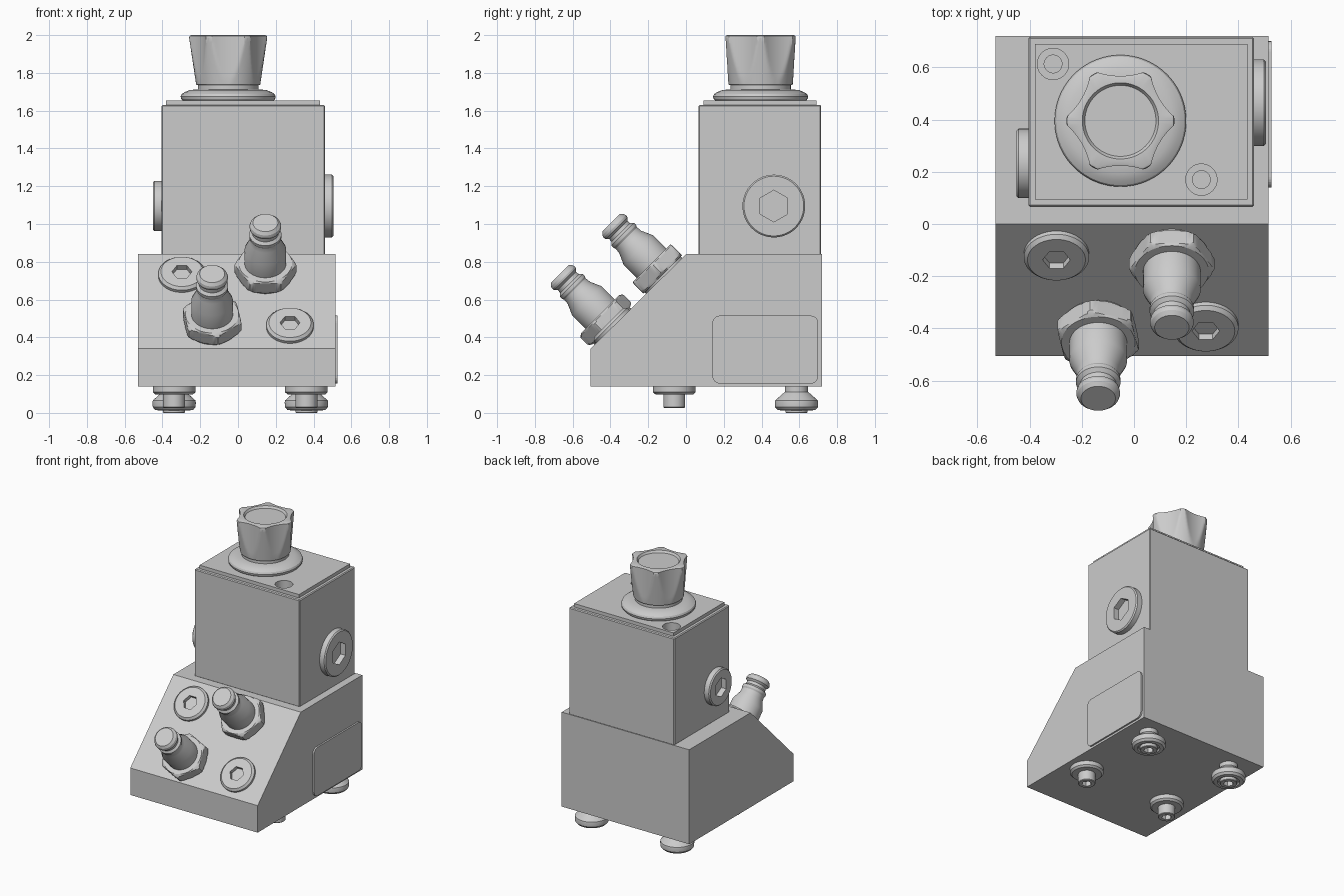
import bpy, bmesh
from math import sin, cos, pi, radians, sqrt
from mathutils import Vector, Matrix

if "Cube" in bpy.data.objects:
    bpy.data.objects.remove(bpy.data.objects["Cube"])

SEG = 96


def make(name, bm, matrix=Matrix(), smooth=True):
    bmesh.ops.recalc_face_normals(bm, faces=bm.faces)
    me = bpy.data.meshes.new(name)
    bm.to_mesh(me)
    bm.free()
    ob = bpy.data.objects.new(name, me)
    bpy.context.collection.objects.link(ob)
    ob.matrix_world = matrix
    if smooth:
        bpy.ops.object.select_all(action='DESELECT')
        ob.select_set(True)
        bpy.context.view_layer.objects.active = ob
        bpy.ops.object.shade_smooth_by_angle(angle=radians(25))
    return ob


def place(pos, normal):
    return Matrix.Translation(pos) @ Vector(normal).to_track_quat('Z', 'Y').to_matrix().to_4x4()


def hexa(corner, rot=0.0, cap=9.0):
    """Radius function of a hexagon, optionally limited by a circle."""
    a = corner * cos(pi / 6)
    return lambda t: min(cap, a / cos((t - rot) % (pi / 3) - pi / 6))


def loft(name, rings, matrix=Matrix(), seg=SEG):
    """Stack of (radius or radius function, height) rings, capped at both ends."""
    bm = bmesh.new()
    prev = first = None
    for r, z in rings:
        f = r if callable(r) else (lambda t, r=r: r)
        ring = []
        for i in range(seg):
            t = 2 * pi * i / seg
            ring.append(bm.verts.new((f(t) * cos(t), f(t) * sin(t), z)))
        if prev:
            for i in range(seg):
                j = (i + 1) % seg
                bm.faces.new((prev[i], prev[j], ring[j], ring[i]))
        first = first or ring
        prev = ring
    bm.faces.new(first[::-1])
    bm.faces.new(prev)
    return make(name, bm, matrix)


def prism_x(name, profile, x0, x1, bevel=0.0):
    """Extrude a (y, z) profile along x."""
    bm = bmesh.new()
    face = bm.faces.new([bm.verts.new((x0, y, z)) for y, z in profile])
    ext = bmesh.ops.extrude_face_region(bm, geom=[face])
    bmesh.ops.translate(bm, vec=(x1 - x0, 0, 0),
                        verts=[v for v in ext['geom'] if isinstance(v, bmesh.types.BMVert)])
    if bevel:
        bmesh.ops.recalc_face_normals(bm, faces=bm.faces)
        bmesh.ops.bevel(bm, geom=bm.edges[:], offset=bevel, segments=1, affect='EDGES')
    return make(name, bm, smooth=False)


def rect(a0, a1, b0, b1):
    return [(a0, b0), (a1, b0), (a1, b1), (a0, b1)]


def socket_plug(name, pos, normal, r, h, hex_r, rot, bevel=0.008):
    return loft(name, [(r, -0.01), (r, h - bevel), (r - bevel, h),
                       (hexa(hex_r, rot), h), (hexa(hex_r, rot), h * 0.1)], place(pos, normal))


# Sloped base body and side label plate
prism_x("base_body", [(-0.505, 0.14), (0.72, 0.14), (0.72, 0.84), (0, 0.84), (-0.505, 0.34)],
        -0.53, 0.515)
rounded = []
for cy, cz, a0 in ((0.66, 0.475, 0), (0.18, 0.475, 90), (0.18, 0.195, 180), (0.66, 0.195, 270)):
    for k in range(7):
        a = radians(a0 + 15 * k)
        rounded.append((cy + 0.04 * cos(a), cz + 0.04 * sin(a)))
prism_x("side_plate", rounded, 0.51, 0.527)

# Upper block and cover plate, with two stepped screw holes cut in
block = prism_x("upper_block", rect(0.066, 0.716, 0.835, 1.63), -0.405, 0.46, 0.006)
cover = prism_x("cover_plate", rect(0.093, 0.69, 1.622, 1.655), -0.38, 0.435)
for x, y in ((-0.31, 0.613), (0.258, 0.17)):
    cutter = loft("hole_cutter", [(0.034, 1.53), (0.034, 1.59), (0.06, 1.59), (0.06, 1.7)],
                  Matrix.Translation((x, y, 0)), 48)
    cutter.hide_render = True
    for ob in (block, cover):
        mod = ob.modifiers.new("hole", 'BOOLEAN')
        mod.operation = 'DIFFERENCE'
        mod.object = cutter
        bpy.context.view_layer.objects.active = ob
        bpy.ops.object.modifier_apply(modifier=mod.name)
    bpy.data.objects.remove(cutter)

# Knob collar and fluted knob
axis = Matrix.Translation((-0.052, 0.395, 0))
loft("knob_collar", [(0.238, 1.65), (0.249, 1.663), (0.252, 1.675), (0.246, 1.688),
                     (0.23, 1.698), (0.2, 1.71), (0.16, 1.712), (0.16, 1.75)], axis)


def fluted(r):
    d, c = 0.45, 0.278

    def f(t):
        p = t % (pi / 3) - pi / 6
        q = c * c - (d * sin(p)) ** 2
        return min(r, d * cos(p) - sqrt(q)) if q > 0 else r
    return f


knob = [(0.15, 1.735), (0.166, 1.735)]
knob += [(fluted(0.17 + 0.037 * k / 10), 1.74 + 0.0248 * k) for k in range(11)]
knob += [(fluted(0.204), 1.996), (lambda t: fluted(0.207)(t) - 0.012, 2.0),
         (0.146, 2.0), (0.136, 1.985)]
loft("knob", knob, axis, 144)

# Side plugs
socket_plug("right_plug", (0.46, 0.465, 1.095), (1, 0, 0), 0.166, 0.045, 0.084, pi / 2)
socket_plug("left_plug", (-0.405, 0.232, 1.095), (-1, 0, 0), 0.133, 0.045, 0.07, pi / 2)

# Plugs and hose fittings on the slope
slope = (0, -1, 1)
socket_plug("slope_plug_upper", (-0.297, -0.115, 0.725), slope, 0.125, 0.032, 0.053, 0, 0.014)
socket_plug("slope_plug_lower", (0.275, -0.387, 0.455), slope, 0.125, 0.032, 0.053, 0, 0.014)
for name, pos, rot in (("upper", (0.145, -0.115, 0.725), 0),
                       ("lower", (-0.137, -0.387, 0.455), radians(40))):
    m = place(pos, slope)
    nut = [(0.135, -0.01), (0.135, 0.012)]
    nut += [(hexa(0.166, rot, c), h) for c, h in
            ((0.143, 0.012), (0.155, 0.02), (0.164, 0.028), (0.164, 0.08),
             (0.155, 0.088), (0.141, 0.096))]
    loft("fitting_nut_" + name, nut, m)
    loft("fitting_stem_" + name,
         [(0.11, 0.08), (0.11, 0.195), (0.083, 0.255), (0.08, 0.285), (0.085, 0.295),
          (0.085, 0.312), (0.07, 0.325), (0.068, 0.345), (0.082, 0.358), (0.084, 0.37),
          (0.08, 0.383), (0.066, 0.398)], m)

# Feet: flanged screws at the front, flared pads at the back, each with a hex socket
for side, x in (("left", -0.338), ("right", 0.362)):
    sock = hexa(0.034)
    loft("front_foot_" + side,
         [(0.113, 0.15), (0.113, 0.11), (0.1, 0.098), (0.058, 0.098), (0.058, 0.03),
          (0.054, 0.026), (sock, 0.026), (sock, 0.06)], Matrix.Translation((x, -0.062, 0)), 48)
    loft("back_foot_" + side,
         [(0.062, 0.15), (0.062, 0.11), (0.075, 0.1), (0.113, 0.066), (0.115, 0.055),
          (0.113, 0.03), (0.1, 0.015), (0.075, 0.013), (0.07, 0.025), (0.058, 0.025),
          (0.058, 0.003), (0.055, 0), (sock, 0), (sock, 0.04)],
         Matrix.Translation((x, 0.585, 0)), 48)
